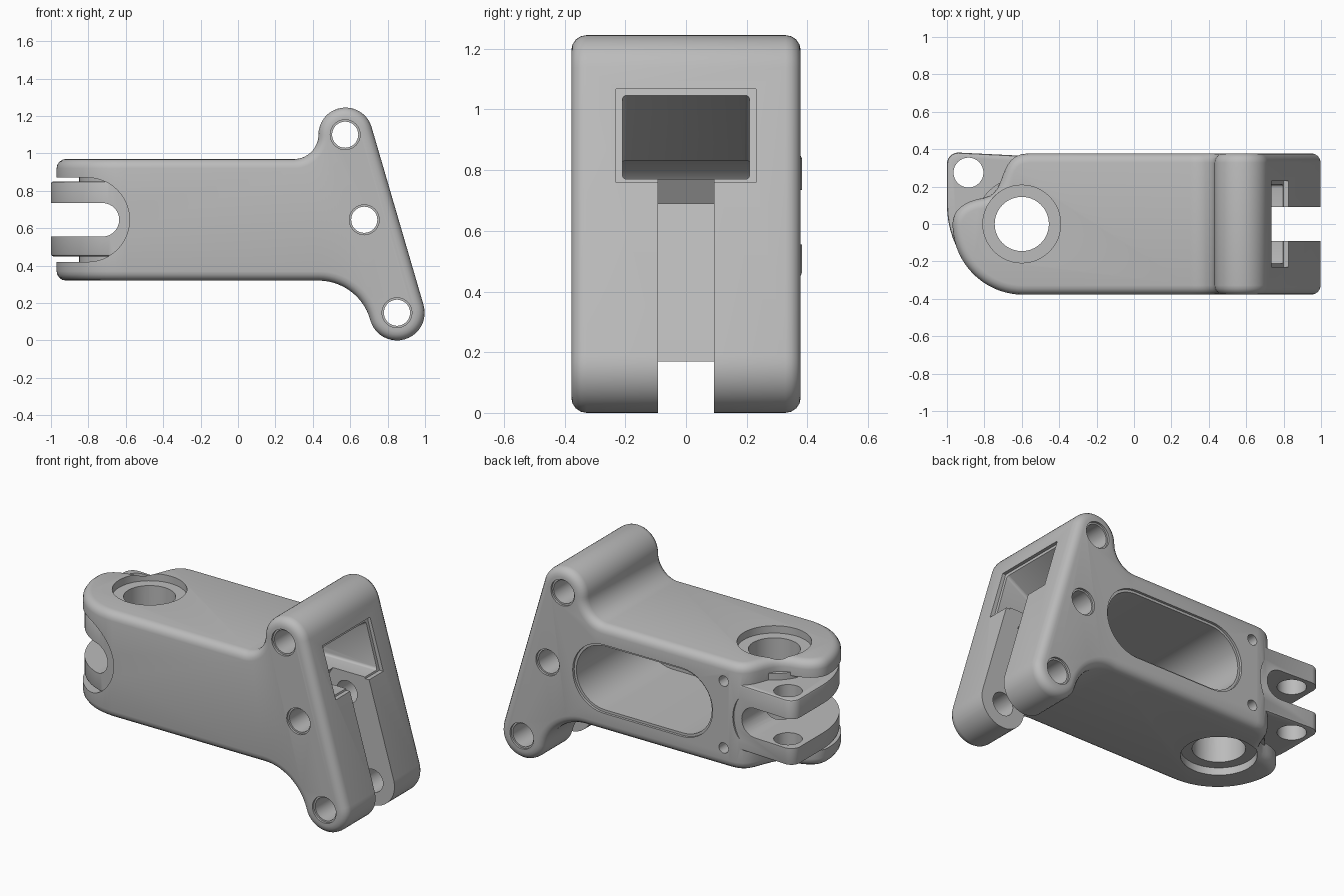
import bpy, bmesh, math
from mathutils import Vector
from mathutils.geometry import interpolate_bezier

if "Cube" in bpy.data.objects:
    bpy.data.objects.remove(bpy.data.objects["Cube"])

grey = bpy.data.materials.new("plain grey")
grey.diffuse_color = (0.5, 0.5, 0.5, 1)
grey.use_nodes = True
grey.node_tree.nodes["Principled BSDF"].inputs["Base Color"].default_value = grey.diffuse_color


def arc(cx, cy, r, a0, a1, n=14):
    """Points on an arc, angles in degrees."""
    return [(cx + r * math.cos(math.radians(a0 + (a1 - a0) * i / n)),
             cy + r * math.sin(math.radians(a0 + (a1 - a0) * i / n))) for i in range(n + 1)]


def circle(x, y, r, n=32):
    return arc(x, y, r, 0, 360 - 360 / n, n - 1)


def curve(a, b, c, d, n=12):
    return [(p[0], p[1]) for p in interpolate_bezier(Vector(a), Vector(b), Vector(c), Vector(d), n)]


def prism(name, pts, lo, hi, axis, bevel=0.0, segs=4):
    """Extrude a 2D outline: axis 'y' takes (x, z) points, axis 'z' takes (x, y) points."""
    clean = []
    for p in pts:  # drop repeated points
        if not clean or math.dist(p, clean[-1]) > 1e-3:
            clean.append(p)
    if math.dist(clean[0], clean[-1]) < 1e-3:
        clean.pop()
    place = (lambda p, t: (p[0], t, p[1])) if axis == 'y' else (lambda p, t: (p[0], p[1], t))
    bm = bmesh.new()
    a = [bm.verts.new(place(p, lo)) for p in clean]
    b = [bm.verts.new(place(p, hi)) for p in clean]
    bm.faces.new(a)
    bm.faces.new(b[::-1])
    for i in range(len(a)):
        j = (i + 1) % len(a)
        bm.faces.new((a[j], a[i], b[i], b[j]))
    bm.normal_update()
    if bm.calc_volume(signed=True) < 0:
        bmesh.ops.reverse_faces(bm, faces=bm.faces)
    me = bpy.data.meshes.new(name)
    bm.to_mesh(me)
    bm.free()
    me.materials.append(grey)
    ob = bpy.data.objects.new(name, me)
    bpy.context.collection.objects.link(ob)
    if bevel:
        round_edges(ob, bevel, segs)
    return ob


def evaluated(ob):
    """Mesh of the object with its modifiers."""
    bpy.context.view_layer.update()
    dg = bpy.context.evaluated_depsgraph_get()
    return bpy.data.meshes.new_from_object(ob.evaluated_get(dg), depsgraph=dg)


def volume(me):
    bm = bmesh.new()
    bm.from_mesh(me)
    v = bm.calc_volume(signed=True) if bm.faces else 0.0
    bm.free()
    return v


def round_edges(ob, width, segs):
    m = ob.modifiers.new("round", 'BEVEL')
    m.width, m.segments = width, segs
    m.limit_method, m.angle_limit = 'ANGLE', math.radians(40)
    m.use_clamp_overlap = False
    me = evaluated(ob)
    ob.modifiers.clear()
    ob.data = me


def combine(ob, other, op):
    """Boolean that keeps a result only when its volume is sensible."""
    old = volume(ob.data)
    for solver, own in (('EXACT', False), ('EXACT', True), ('FLOAT', False), ('MANIFOLD', False)):
        m = ob.modifiers.new("combine", 'BOOLEAN')
        m.operation, m.object, m.solver = op, other, solver
        m.use_self = own
        me = evaluated(ob)
        ob.modifiers.clear()
        ratio = volume(me) / old
        if (0.98 if op == 'UNION' else 0.4) < ratio < (1.4 if op == 'UNION' else 1.001):
            ob.data = me
            break
    bpy.data.objects.remove(other)


def cut(pts, lo, hi, axis, bevel=0.0):
    combine(body, prism("cutter", pts, lo, hi, axis, bevel, 3), 'DIFFERENCE')


# Side outline: long arm plus slanted head with two round lugs
slant = math.degrees(math.atan2(0.275, 0.95))
join = math.degrees(math.atan2(0.1156, 0.42))
outline = [(-1.1, 0.32)]
outline += arc(0.43, 0.0324, 0.2876, 90, join)
outline += arc(0.85, 0.148, 0.148, 180 + join, 360 + slant, 20)
outline += arc(0.575, 1.1, 0.145, slant, 180, 20)
outline += arc(0.30, 1.1, 0.13, 0, -90)
outline += [(-1.1, 0.97)]
body = prism("bracket_body", outline, -0.5, 0.5, 'y')

# Plan outline: rounded end with a scooped corner
plan = [(1.3, -0.378), (1.3, 0.378)]
plan += curve((-0.56, 0.378), (-0.74, 0.378), (-0.67, 0.16), (-0.80, 0.14))
plan += curve((-0.80, 0.14), (-0.90, 0.125), (-0.97, 0.08), (-0.97, 0.0))
plan += arc(-0.592, 0, 0.378, 180, 270, 18)
combine(body, prism("plan", plan, -0.3, 1.6, 'z'), 'INTERSECT')
round_edges(body, 0.05, 4)

# Recess that holds the ears, refilled by a core
cut([(-1.3, 0.42)] + arc(-0.805, 0.645, 0.225, -90, 90, 24) + [(-1.3, 0.87)], -0.6, 0.6, 'y')
combine(body, prism("core", circle(-0.6, 0, 0.25, 40), 0.4, 0.89, 'z'), 'UNION')

# Ear block with a rounded corner
ears = [(-0.5, 0.36)] + arc(-0.94, 0.322, 0.06, 90, 180, 6)
ears += curve((-1.0, 0.10), (-1.0, -0.12), (-0.85, -0.355), (-0.60, -0.36), 16) + [(-0.5, -0.36)]
combine(body, prism("ears", ears, 0.45, 0.85, 'z', 0.012, 2), 'UNION')

# Gap between the two ears and the upright hole through them
cut([(-1.3, 0.555)] + arc(-0.725, 0.645, 0.09, -90, 90) + [(-1.3, 0.735)], -0.6, 0.6, 'y')
cut(circle(-0.885, 0.275, 0.08), 0.2, 1.1, 'z')

# Side window, open at the back, with a small step at its rim
for r, lo in ((0.195, -0.29), (0.21, 0.363)):
    cut(arc(0.295, 0.645, r, -90, 90, 18) + arc(-0.235, 0.645, r, 90, 270, 18), lo, 0.6, 'y')

# Upright bore with counterbores above and below
cut(circle(-0.6, 0, 0.145, 40), 0.1, 1.2, 'z')
for lo, hi in ((0.925, 1.2), (0.1, 0.365)):
    cut(circle(-0.6, 0, 0.208, 48), lo, hi, 'z')

# Square pocket with a sloping roof, its rim, and the long slot in the head
cut([(1.3, 0.77), (1.3, 1.055), (0.735, 1.055), (0.33, 0.82), (0.33, 0.77)], -0.21, 0.21, 'y', 0.015)
cut([(0.80, 0.76), (0.715, 1.068), (1.2, 1.068), (1.2, 0.76)], -0.23, 0.23, 'y')
cut([(1.3, -0.3), (0.80, -0.3), (0.68, 0.18), (0.53, 0.69), (0.60, 0.80), (1.3, 0.80)], -0.092, 0.092, 'y')

# Three cross holes with countersunk rims
for x, z in ((0.573, 1.1), (0.675, 0.645), (0.85, 0.148)):
    cut(circle(x, z, 0.07), -0.6, 0.6, 'y')
    for lo, hi in ((-0.6, -0.365), (0.365, 0.6)):
        cut(circle(x, z, 0.08), lo, hi, 'y')

# Two small holes in the back face
for z in (0.44, 0.85):
    cut(circle(-0.52, z, 0.032, 20), 0.22, 0.6, 'y')

bpy.ops.object.select_all(action='DESELECT')
bpy.context.view_layer.objects.active = body
body.select_set(True)
bpy.ops.object.shade_smooth_by_angle(angle=math.radians(32))
